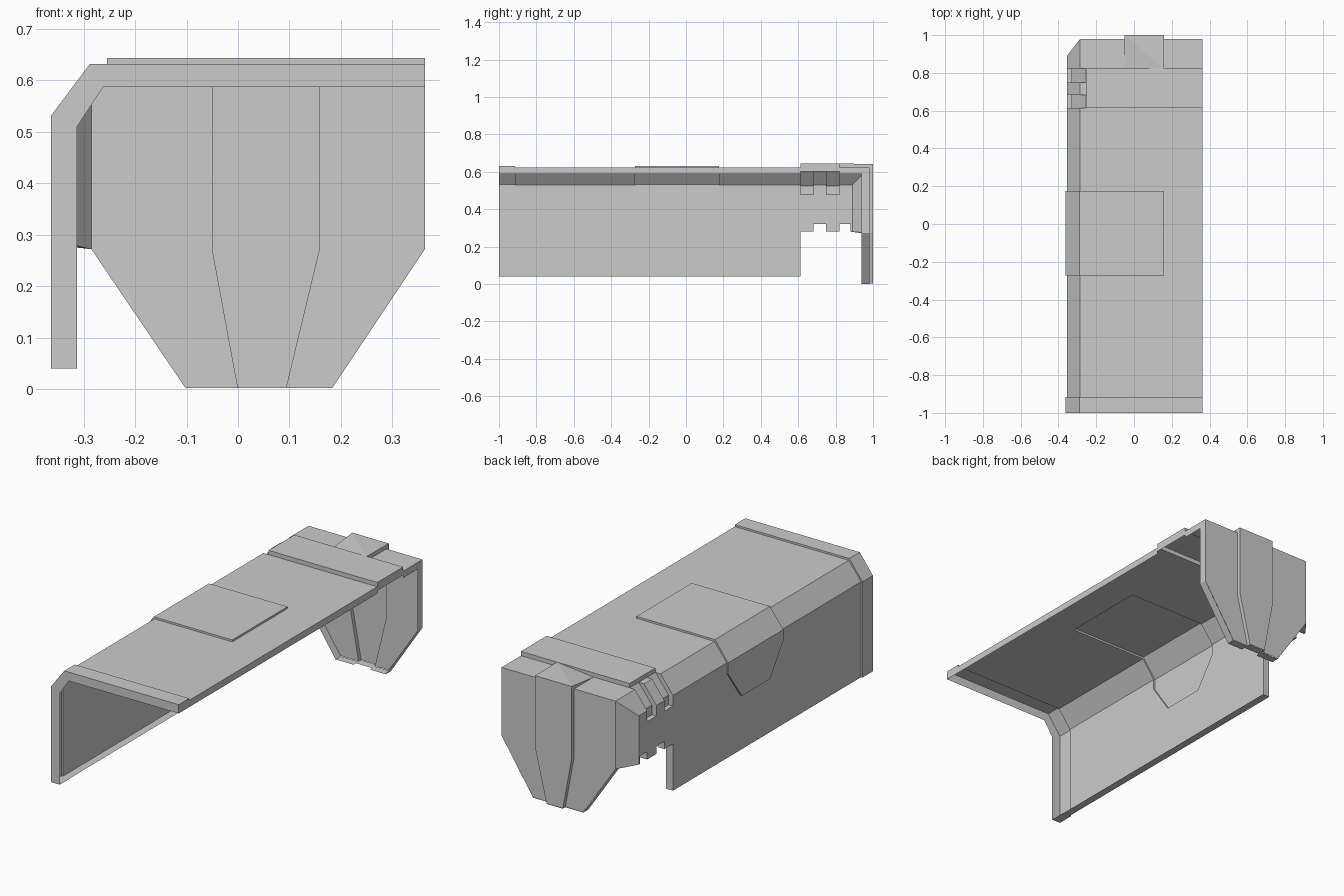
import bpy, bmesh

R = 0.363          # cut side of the cover
A, B = -.272, .176  # patch extent along y


def build(name, polys):
    """Make one object from polygons, welding shared corners."""
    bm = bmesh.new()
    seen = {}
    for poly in polys:
        vs = []
        for p in poly:
            key = tuple(round(c, 4) for c in p)
            if key not in seen:
                seen[key] = bm.verts.new(key)
            if seen[key] not in vs:
                vs.append(seen[key])
        if len(vs) > 2 and not bm.faces.get(vs):
            bm.faces.new(vs)
    bmesh.ops.recalc_face_normals(bm, faces=bm.faces)
    me = bpy.data.meshes.new(name)
    bm.to_mesh(me)
    bm.free()
    ob = bpy.data.objects.new(name, me)
    bpy.context.collection.objects.link(ob)
    return ob


def ribbon(p, q):
    """Quads between two matching polylines."""
    return [(p[i], p[i + 1], q[i + 1], q[i]) for i in range(len(p) - 1)]


def at(prof, y):
    return [(x, y, z) for x, z in prof]


def skin(prof, y0, y1):
    return ribbon(at(prof, y0), at(prof, y1))


# Cover skin profile, split so that neighbouring pieces share corners
TOP = [(R, .622), (.158, .622), (-.05, .622), (-.255, .622), (-.285, .622)]
SIDE = [(-.285, .622), (-.355, .53), (-.355, .475), (-.355, .32)]
LOW = [(-.355, .32), (-.355, .28), (-.355, .04)]
FULL = TOP + SIDE[1:] + LOW[1:]

shell = skin(FULL, -.915, A) + skin(FULL, B, .613)
# Around the patch opening
shell += skin(TOP[:2], A, B) + skin(LOW, A, B)
for ye, yt in ((A, -.165), (B, .065)):
    shell.append([(-.355, ye, .475), (-.355, yt, .32), (-.355, ye, .32)])

# Raised patch wrapped over the fold, with its step walls
P_HI = [(.158, .632), (-.288, .632), (-.363, .532), (-.363, .475), (-.363, .32)]
P_LO = [(.158, .622)] + SIDE
p_ends = ((A, A, A, A, -.165), (B, B, B, B, .065))


def patch_line(prof, ys):
    return [(x, y, z) for (x, z), y in zip(prof, ys)]


hi = [patch_line(P_HI, ys) for ys in p_ends]
lo = [patch_line(P_LO, ys) for ys in p_ends]
shell += ribbon(hi[0], hi[1])
shell += ribbon(hi[0], lo[0]) + ribbon(hi[1], lo[1])
shell += [(hi[0][k], hi[1][k], lo[1][k], lo[0][k]) for k in (0, -1)]

# Raised end rim
E_OUT = [(R, .632), (-.288, .632), (-.363, .532), (-.363, .04)]
E_IN = [(R, .587), (-.262, .587), (-.313, .51), (-.313, .04)]
MAIN4 = [(R, .622), (-.285, .622), (-.355, .53), (-.355, .04)]
shell += skin(E_OUT, -1, -.915) + ribbon(at(E_OUT, -.915), at(MAIN4, -.915))

# Grip: recessed grooves alternating with a full rib
G_OUT = [(-.255, .622), (-.255, .622), (-.33, .525), (-.33, .475)]
G_REF = [(-.255, .622)] + SIDE[:3]
for y0, y1 in ((.613, .682), (.748, .822)):
    shell += skin(G_OUT, y0, y1)
    shell += skin([(-.33, .475), (-.355, .475), (-.355, .32), (-.355, .28)], y0, y1)
    for y in (y0, y1):
        shell += ribbon(at(G_OUT, y), at(G_REF, y))
shell += skin(TOP[3:] + SIDE[1:], .682, .748)

# Raised band across the top
BAND = [(R, .644), (-.255, .644)]
shell += skin(BAND, .613, .822) + skin([(-.255, .644), (-.255, .622)], .613, .822)
for y in (.613, .822):
    shell += ribbon(at(BAND, y), at([(R, .622), (-.255, .622)], y))

# Back cap with the angled corner
shell += skin(TOP[:2], .822, .98) + skin(TOP[2:], .822, .98)
shell += [
    [(-.285, .822, .622), (-.355, .822, .53), (-.355, .89, .53), (-.285, .98, .622)],
    [(-.355, .822, .53), (-.355, .89, .53), (-.355, .89, .32),
     (-.355, .822, .32), (-.355, .822, .475)],
    [(-.355, .89, .32), (-.355, .89, .28), (-.355, .88, .28), (-.355, .88, .32)],
    [(-.355, .89, .53), (-.285, .98, .622), (-.285, .98, .272), (-.355, .89, .28)],
]

# Tapered back plate: two wings and a raised centre strip
S_L = [(-.05, .622), (-.05, .272), (0, .002)]
S_R = [(.158, .622), (.158, .272), (.093, .002)]
W_L = [(-.285, .622), (-.285, .272), (-.102, .002)]
W_R = [(R, .622), (R, .272), (.183, .002)]
shell += ribbon(at(W_L, .98), at(S_L, .98)) + ribbon(at(S_R, .98), at(W_R, .98))
shell += ribbon(at(S_L, 1), at(S_R, 1))
shell += skin(S_L, .98, 1) + skin(S_R, .98, 1)

# Strip continuing over the top, dipping at one corner
l0, l1, r0, r1 = (-.05, .822, .622), (-.05, 1, .642), (.158, .822, .644), (.158, 1, .642)
shell += [
    [l0, r0, l1], [r0, r1, l1],
    [l1, r1, (.158, 1, .622), (-.05, 1, .622)],
    [l0, l1, (-.05, 1, .622), (-.05, .98, .622)],
    [r0, r1, (.158, 1, .622), (.158, .98, .622), (.158, .822, .622)],
]
build("cover_shell", shell)

# Edge thickness around the open border of the shell
edge = ribbon(at(E_OUT, -1), at(E_IN, -1))
edge += ribbon(  # cut side, along the top then down the back plate
    [(R, -1, .632), (R, -.915, .632), (R, -.915, .622), (R, .613, .622), (R, .613, .644),
     (R, .822, .644), (R, .822, .622), (R, .98, .622), (R, .98, .272)],
    [(R, -1, .587), (R, -.915, .587), (R, -.915, .587), (R, .613, .587), (R, .613, .602),
     (R, .822, .602), (R, .822, .587), (R, .938, .587), (R, .938, .272)])
wall = [(-.915, .04), (.613, .04), (.613, .28), (.682, .28), (.682, .32), (.748, .32),
        (.748, .28), (.822, .28), (.822, .32), (.88, .32), (.88, .28), (.89, .28)]
edge += ribbon([(-.363, -1, .04), (-.363, -.915, .04)], [(-.313, -1, .04), (-.313, -.915, .04)])
edge += ribbon([(-.355, y, z) for y, z in wall] + [(-.285, .98, .272)],
               [(-.315, min(y, .88), z) for y, z in wall] + [(-.283, .938, .272)])
# Lower border of the back plate
for x0, x1, z0, y in ((-.285, -.102, .272, .98), (-.102, 0, .002, .98), (0, .093, .002, 1),
                      (.093, .183, .002, .98), (R, .183, .272, .98)):
    edge += ribbon(at([(x0, z0), (x1, .002)], y), at([(x0, z0), (x1, .002)], y - .042))
build("edge_thickness", [[(x, y, max(z - .002, 0) if z < .003 else z) for x, y, z in p]
                         for p in edge])
